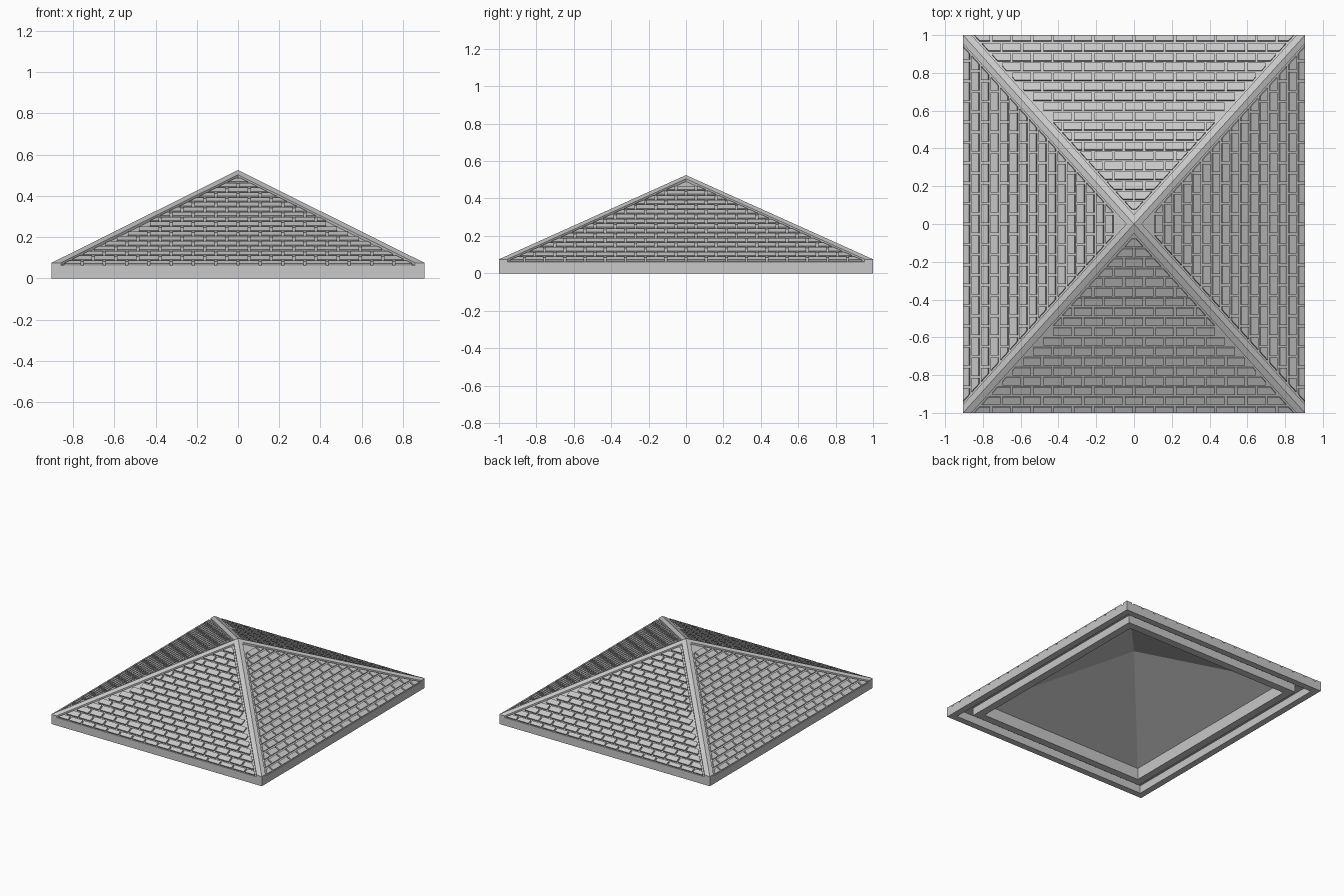
import bpy, bmesh
from mathutils import Vector, Matrix
from math import pi, hypot

HX, HY = 0.905, 1.0          # half width and half depth
EAVE, APEX = 0.075, 0.525    # heights of the hip ridges
DROP = 0.014                 # how far the tile bed lies below the ridges
RIB = 0.045                  # ridge width on each slope

cube = bpy.data.objects.get("Cube")
if cube:
    bpy.data.objects.remove(cube, do_unlink=True)

stone = bpy.data.materials.new("light_grey")
stone.use_nodes = True
grey = (0.58, 0.58, 0.58, 1)
stone.diffuse_color = grey
stone.node_tree.nodes["Principled BSDF"].inputs["Base Color"].default_value = grey


def finish(bm, name):
    bmesh.ops.recalc_face_normals(bm, faces=bm.faces)
    mesh = bpy.data.meshes.new(name)
    bm.to_mesh(mesh)
    bm.free()
    mesh.materials.append(stone)
    obj = bpy.data.objects.new(name, mesh)
    bpy.context.collection.objects.link(obj)
    return obj


def prism(bm, points, offset):
    """Solid made by sweeping a polygon along an offset."""
    pts = []
    for p in points:
        if not pts or (p - pts[-1]).length > 1e-4:
            pts.append(p)
    if (pts[0] - pts[-1]).length < 1e-4:
        pts.pop()
    if len(pts) < 3:
        return
    low = [bm.verts.new(p) for p in pts]
    high = [bm.verts.new(p + offset) for p in pts]
    bm.faces.new(low)
    bm.faces.new(high)
    for i in range(len(pts)):
        j = (i + 1) % len(pts)
        bm.faces.new((low[i], low[j], high[j], high[i]))


# Roof shell: pyramid, fascia, underside groove, inner ring and hollow
bm = bmesh.new()
profile = [(0, EAVE - DROP), (0, 0), (0.05, 0), (0.05, 0.06),
           (0.13, 0.06), (0.13, 0), (0.19, 0), (0.19, 0.09)]
loops = []
for inset, z in profile:
    x, y = HX - inset, HY - inset
    loops.append([bm.verts.new((sx * x, sy * y, z))
                  for sx, sy in ((-1, -1), (1, -1), (1, 1), (-1, 1))])
top = bm.verts.new((0, 0, APEX - DROP))
hollow = bm.verts.new((0, 0, 0.435))
for i in range(4):
    j = (i + 1) % 4
    for a, b in zip(loops, loops[1:]):
        bm.faces.new((a[i], a[j], b[j], b[i]))
    bm.faces.new((loops[0][i], loops[0][j], top))
    bm.faces.new((loops[-1][i], loops[-1][j], hollow))
finish(bm, "roof_shell")


def slope_point(u, d, depth, drop=0.0):
    """Point on the front slope, d out from the centre."""
    return Vector((u, -d, APEX - drop - (APEX - EAVE) * d / depth))


def build_ridges(bm, half, depth):
    inner = RIB * depth / half
    for s in (-1, 1):
        pts = [slope_point(s * half, depth, depth),
               slope_point(s * (half - RIB), depth, depth),
               slope_point(0, inner, depth),
               slope_point(0, 0, depth)]
        prism(bm, pts, Vector((0, 0, -DROP - 0.003)))


def build_tiles(bm, half, depth, first, pitch):
    gap, length = 0.012, 0.108
    rise = (APEX - EAVE) / depth
    normal = Vector((0, -rise, 1)) / hypot(1, rise)

    def limit(d):
        return max(0.0, d * half / depth - RIB - gap)

    outer, line, row = depth - 0.004, first, 0
    while line > 0.04:
        d0, d1 = line + gap / 2, outer
        l0, l1 = limit(d0), limit(d1)
        shift = 0.5 * length * (row % 2)
        count = int(l1 / length) + 2
        for k in range(-count, count + 1):
            a = k * length + shift + gap / 2
            b = a + length - gap
            if a >= l1 or b <= -l1:
                continue
            # trim the end tiles along the hips
            corners = [(max(-l1, min(l1, a)), d1), (max(-l1, min(l1, b)), d1)]
            if l1 > b > l0:
                corners.append((b, d1 - (l1 - b) / (half / depth)))
            corners += [(max(-l0, min(l0, b)), d0), (max(-l0, min(l0, a)), d0)]
            if -l1 < a < -l0:
                corners.append((a, d1 - (l1 + a) / (half / depth)))
            # drop the corner pieces that lie beyond the tile's own joint
            corners = [c for c in corners if a - 1e-5 <= c[0] <= b + 1e-5]
            prism(bm, [slope_point(u, d, depth, DROP + 0.001) for u, d in corners],
                  normal * 0.012)
        outer, line, row = line - gap / 2, line - pitch, row + 1


# Hip ridges and tiles on all four slopes
sides = [("front", 0, HX, HY, 0.96, 0.0524), ("left", 1, HY, HX, 0.862, 0.0507),
         ("back", 2, HX, HY, 0.96, 0.0524), ("right", 3, HY, HX, 0.862, 0.0507)]
for name, turn, half, depth, first, pitch in sides:
    rot = Matrix.Rotation(turn * pi / 2, 3, 'Z')
    for part in ("ridges", "tiles"):
        bm = bmesh.new()
        if part == "ridges":
            build_ridges(bm, half, depth)
        else:
            build_tiles(bm, half, depth, first, pitch)
        bmesh.ops.rotate(bm, verts=bm.verts, cent=(0, 0, 0), matrix=rot)
        finish(bm, name + "_" + part)
